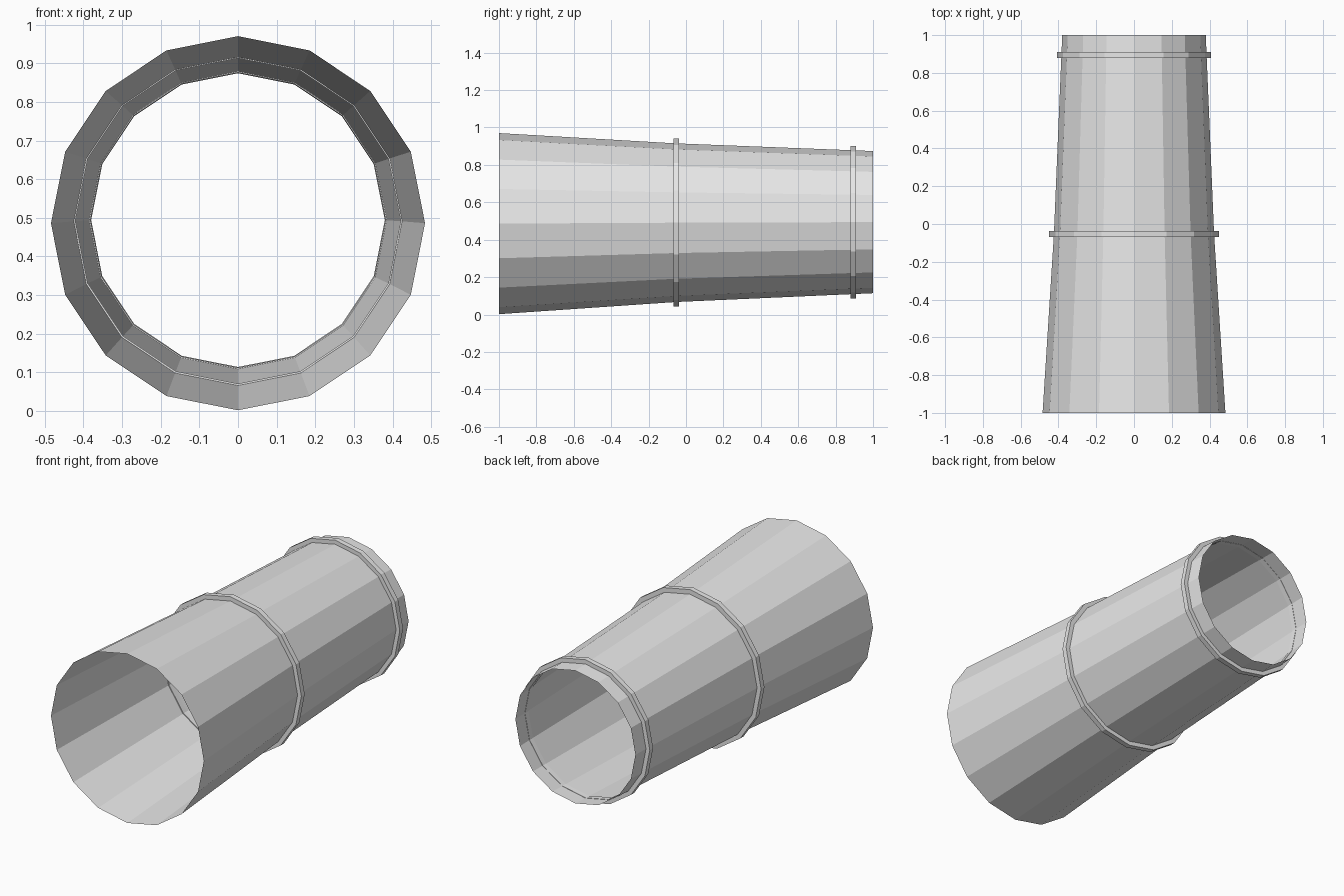
import bpy, bmesh
from math import sin, cos, pi

SIDES = 16

cube = bpy.data.objects.get("Cube")
if cube:
    bpy.data.objects.remove(cube)

# Plain grey metal
metal = bpy.data.materials.new("grey_metal")
metal.use_nodes = True
grey = (0.8, 0.8, 0.8, 1)
metal.diffuse_color = grey
metal.node_tree.nodes["Principled BSDF"].inputs["Base Color"].default_value = grey


def loft(name, sections, closed=False):
    """Skin 16-sided loops given as (y, radius, centre height)."""
    bm = bmesh.new()
    loops = []
    for y, r, cz in sections:
        angles = [2 * pi * i / SIDES for i in range(SIDES)]
        loops.append([bm.verts.new((r * sin(a), y, cz + r * cos(a))) for a in angles])
    pairs = list(zip(loops, loops[1:]))
    if closed:
        pairs.append((loops[-1], loops[0]))
    for a, b in pairs:
        for i in range(SIDES):
            j = (i + 1) % SIDES
            bm.faces.new((a[i], a[j], b[j], b[i]))
    bmesh.ops.recalc_face_normals(bm, faces=bm.faces)
    mesh = bpy.data.meshes.new(name)
    bm.to_mesh(mesh)
    bm.free()
    mesh.materials.append(metal)
    obj = bpy.data.objects.new(name, mesh)
    bpy.context.collection.objects.link(obj)
    return obj


def band(name, y, inner, outer, cz, half=0.015):
    """Rectangular-section ring around the tube."""
    return loft(name, [(y - half, inner, cz), (y - half, outer, cz),
                       (y + half, outer, cz), (y + half, inner, cz)], closed=True)


# Open thin-walled tube, tapering in two stages towards the back
loft("tapered_tube", [(-1, 0.484, 0.486), (-0.053, 0.424, 0.491), (1, 0.38, 0.494)])

# Raised bands
band("middle_band", -0.053, 0.421, 0.449, 0.492)
band("rear_band", 0.895, 0.382, 0.408, 0.494)
